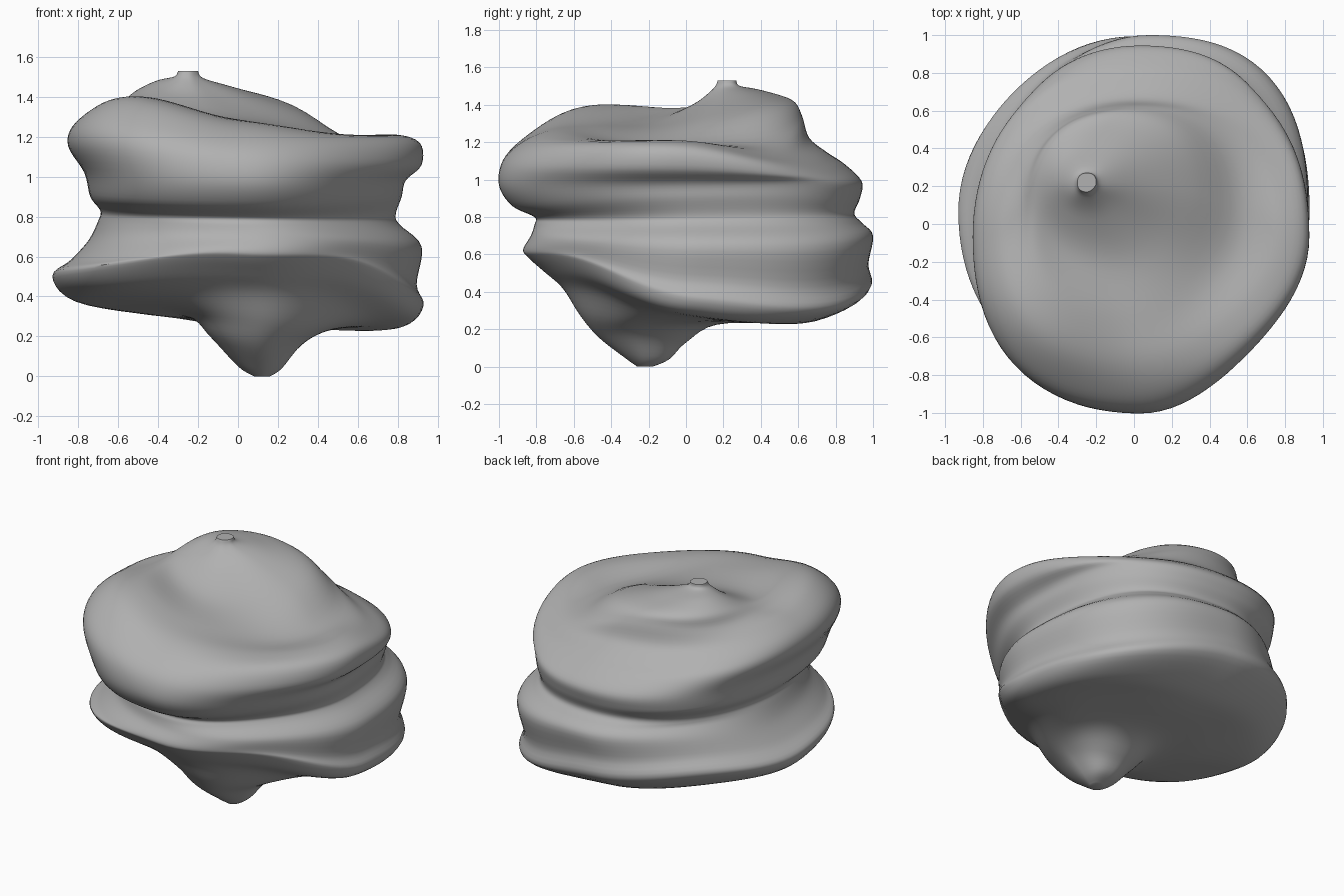
import bpy, bmesh, math

if "Cube" in bpy.data.objects:
    bpy.data.objects.remove(bpy.data.objects["Cube"])

# Four silhouette profiles, bottom to top: (offset along x or y, height)
left = [(.08, 0), (0, .05), (-.14, .2), (-.25, .3), (-.5, .33), (-.83, .39), (-.93, .5),
        (-.84, .58), (-.75, .68), (-.7, .78), (-.69, .83), (-.74, .9), (-.77, 1.02),
        (-.85, 1.15), (-.83, 1.25), (-.72, 1.33), (-.6, 1.36), (-.52, 1.42),
        (-.42, 1.47), (-.32, 1.5), (-.3, 1.53)]
right = [(.16, 0), (.22, .04), (.32, .16), (.45, .23), (.65, .27), (.86, .29), (.93, .36),
         (.895, .46), (.92, .65), (.81, .76), (.79, .81), (.82, .9), (.84, .98),
         (.92, 1.06), (.91, 1.17), (.78, 1.21), (.56, 1.19), (.3, 1.33),
         (0, 1.43), (-.17, 1.49), (-.2, 1.53)]
front = [(-.26, 0), (-.33, .05), (-.47, .16), (-.57, .28), (-.66, .42), (-.76, .51), (-.85, .59),
         (-.87, .63), (-.83, .7), (-.81, .76), (-.81, .8), (-.93, .86), (-1, .97),
         (-.98, 1.1), (-.88, 1.2), (-.72, 1.27), (-.5, 1.29), (-.2, 1.3),
         (.02, 1.39), (.14, 1.48), (.17, 1.53)]
back = [(-.18, 0), (-.09, .04), (0, .13), (.17, .23), (.53, .24), (.75, .28), (.98, .42),
        (.975, .55), (1, .7), (.94, .77), (.9, .82), (.93, .9), (.94, .99),
        (.85, 1.08), (.76, 1.14), (.66, 1.22), (.62, 1.34), (.57, 1.42),
        (.42, 1.47), (.29, 1.5), (.27, 1.53)]

# Extra height of each layer at the four corners
lift_bl = [0, 0, 0, 0, .02, .03, .04, .03, .02, 0, 0, 0, 0, 0, -.01, -.02, -.02, -.01, 0, 0, 0]
lift_br = [0, 0, 0, .01, .01, -.02, -.05, -.05, -.02, 0, 0, 0, 0, -.03, -.06, -.06, -.03, 0, 0, 0, 0]
lift_fl = [0, 0, 0, 0, -.01, -.03, -.03, -.03, 0, 0, 0, 0, 0, .03, .05, .07, .06, .0, -.01, 0, 0]
lift_fr = [0, 0, 0, 0, .03, .06, .08, .06, .01, 0, 0, 0, 0, 0, 0, -.02, -.01, 0, 0, 0, 0]

# Per corner: height list, widening of the lower half, widening of the upper half
corners = {(1, 1): (lift_br, .07, .065), (-1, 1): (lift_bl, -.03, .035),
           (-1, -1): (lift_fl, .03, .06), (1, -1): (lift_fr, -.06, -.065)}
SEGMENTS, STEPS, WAIST = 96, 5, 9


def spline(values, i, t):
    """Catmull-Rom value between entries i and i + 1."""
    a, b, c, d = (values[min(max(i + k, 0), len(values) - 1)] for k in (-1, 0, 1, 2))
    return b + .5 * t * (c - a + t * (2*a - 5*b + 4*c - d + t * (3*(b - c) + d - a)))


def layer(i, t):
    """One warped, tilted ring through the four profiles."""
    def sample(profile):
        return [spline([p[k] for p in profile], i, t) for k in (0, 1)]
    (xl, zl), (xr, zr), (yf, zf), (yb, zb) = map(sample, (left, right, front, back))
    mean, saddle = (zl + zr + zf + zb) / 4, (zl + zr - zf - zb) / 4
    upper = min(max((i + t - WAIST) / 2, 0), 1)
    ring = []
    for s in range(SEGMENTS):
        a = 2 * math.pi * s / SEGMENTS
        c, n = math.cos(a), math.sin(a)
        weight = math.sin(2 * a) ** 2
        lift, low, high = corners[(1 if c > 0 else -1, 1 if n > 0 else -1)]
        k = 1 + weight * (low + (high - low) * upper)
        ring.append(((xl + xr) / 2 + k * c * (xr - xl) / 2,
                     (yf + yb) / 2 + k * n * (yb - yf) / 2,
                     mean + c * (zr - zl) / 2 + n * (zb - zf) / 2
                     + saddle * math.cos(2 * a) + weight * spline(lift, i, t)))
    return ring


# Loft the layers into one closed body
bm = bmesh.new()
rings = [layer(i, j / STEPS) for i in range(len(left) - 1) for j in range(STEPS)]
rings.append(layer(len(left) - 2, 1))
verts = [[bm.verts.new(p) for p in ring] for ring in rings]
for lower, upper in zip(verts, verts[1:]):
    for s in range(SEGMENTS):
        n = (s + 1) % SEGMENTS
        bm.faces.new((lower[s], lower[n], upper[n], upper[s]))
bm.faces.new(verts[0][::-1])
bm.faces.new(verts[-1])

mesh = bpy.data.meshes.new("layered_rock")
bm.to_mesh(mesh)
bm.free()
rock = bpy.data.objects.new("layered_rock", mesh)
bpy.context.collection.objects.link(rock)

# Mid grey stone
stone = bpy.data.materials.new("stone_grey")
stone.diffuse_color = (.44, .44, .44, 1)
stone.use_nodes = True
stone.node_tree.nodes["Principled BSDF"].inputs["Base Color"].default_value = stone.diffuse_color
mesh.materials.append(stone)

bpy.context.view_layer.objects.active = rock
rock.select_set(True)
bpy.ops.object.shade_smooth_by_angle(angle=math.radians(40))
